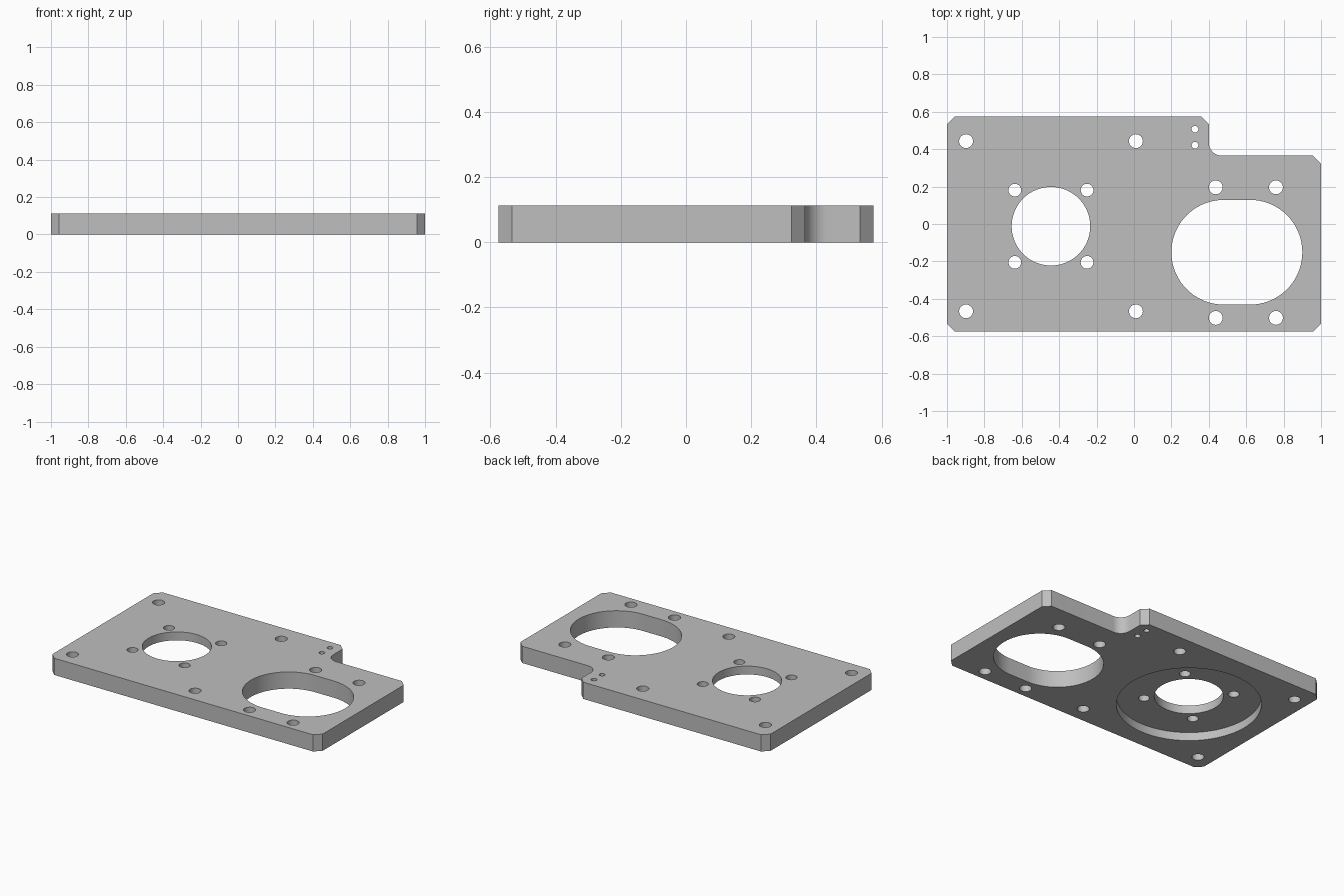
import bpy, bmesh, math

cube = bpy.data.objects.get("Cube")
if cube:
    bpy.data.objects.remove(cube, do_unlink=True)

THICK = 0.112
HALF_Y = 0.575
CH = 0.042          # corner chamfer
MOTOR = (-0.444, -0.012)

grey = bpy.data.materials.new("machined grey")
grey.use_nodes = True
colour = (0.52, 0.52, 0.52, 1)
grey.diffuse_color = colour
grey.node_tree.nodes["Principled BSDF"].inputs["Base Color"].default_value = colour


def arc(cx, cy, r, start, end, n):
    """Points along an arc, angles in degrees."""
    step = math.radians(end - start) / n
    a = math.radians(start)
    return [(cx + r * math.cos(a + step * i), cy + r * math.sin(a + step * i))
            for i in range(n + 1)]


def circle(cx, cy, r, n=48):
    return arc(cx, cy, r, 0, 360, n)[:-1]


def prism(name, outlines, z0, z1):
    """Extrude closed outlines into solid prisms in one object."""
    bm = bmesh.new()
    for pts in outlines:
        low = [bm.verts.new((x, y, z0)) for x, y in pts]
        high = [bm.verts.new((x, y, z1)) for x, y in pts]
        bm.faces.new(low[::-1])
        bm.faces.new(high)
        for i in range(len(pts)):
            j = (i + 1) % len(pts)
            bm.faces.new((low[i], low[j], high[j], high[i]))
    mesh = bpy.data.meshes.new(name)
    bm.to_mesh(mesh)
    bm.free()
    mesh.materials.append(grey)
    obj = bpy.data.objects.new(name, mesh)
    bpy.context.collection.objects.link(obj)
    return obj


def cut(target, cutter):
    mod = target.modifiers.new("cut", 'BOOLEAN')
    mod.operation = 'DIFFERENCE'
    mod.solver = 'EXACT'
    mod.object = cutter
    bpy.ops.object.modifier_apply(modifier=mod.name)
    bpy.data.objects.remove(cutter, do_unlink=True)


# Plate outline: chamfered corners and a filleted notch at the back left
step_x, step_y, fillet = 0.4, 0.365, 0.07
outline = [(-1 + CH, -HALF_Y), (1 - CH, -HALF_Y), (1, -HALF_Y + CH),
           (1, step_y - CH), (1 - CH, step_y)]
outline += arc(step_x + fillet, step_y + fillet, fillet, 270, 180, 12)
outline += [(step_x, HALF_Y - CH), (step_x - CH, HALF_Y),
            (-1 + CH, HALF_Y), (-1, HALF_Y - CH), (-1, -HALF_Y + CH)]
plate = prism("mounting_plate", [outline], 0, THICK)
bpy.context.view_layer.objects.active = plate
plate.select_set(True)

# Round recess in the underside
cut(plate, prism("recess_cutter", [circle(*MOTOR, 0.44, 96)], -0.1, THICK / 2))

# Central bore and rounded slot
holes = [circle(*MOTOR, 0.21, 72)]
slot_x, slot_y, slot_r, slot_half = 0.55, -0.151, 0.28, 0.07
holes.append(arc(slot_x + slot_half, slot_y, slot_r, -90, 90, 36)
             + arc(slot_x - slot_half, slot_y, slot_r, 90, 270, 36))

# Bolt holes in rectangular patterns: centre, half spacing, radius
for cx, cy, dx, dy, r in [(*MOTOR, 0.454, 0.455, 0.037),
                          (*MOTOR, 0.193, 0.193, 0.034),
                          (0.598, -0.153, 0.161, 0.349, 0.037)]:
    holes += [circle(cx + sx * dx, cy + sy * dy, r, 32)
              for sx in (-1, 1) for sy in (-1, 1)]

# Two small pin holes beside the notch
holes += [circle(0.326, y, 0.018, 24) for y in (0.507, 0.421)]
cut(plate, prism("hole_cutter", holes, -0.1, THICK + 0.1))

bpy.ops.object.shade_smooth_by_angle(angle=math.radians(30))
